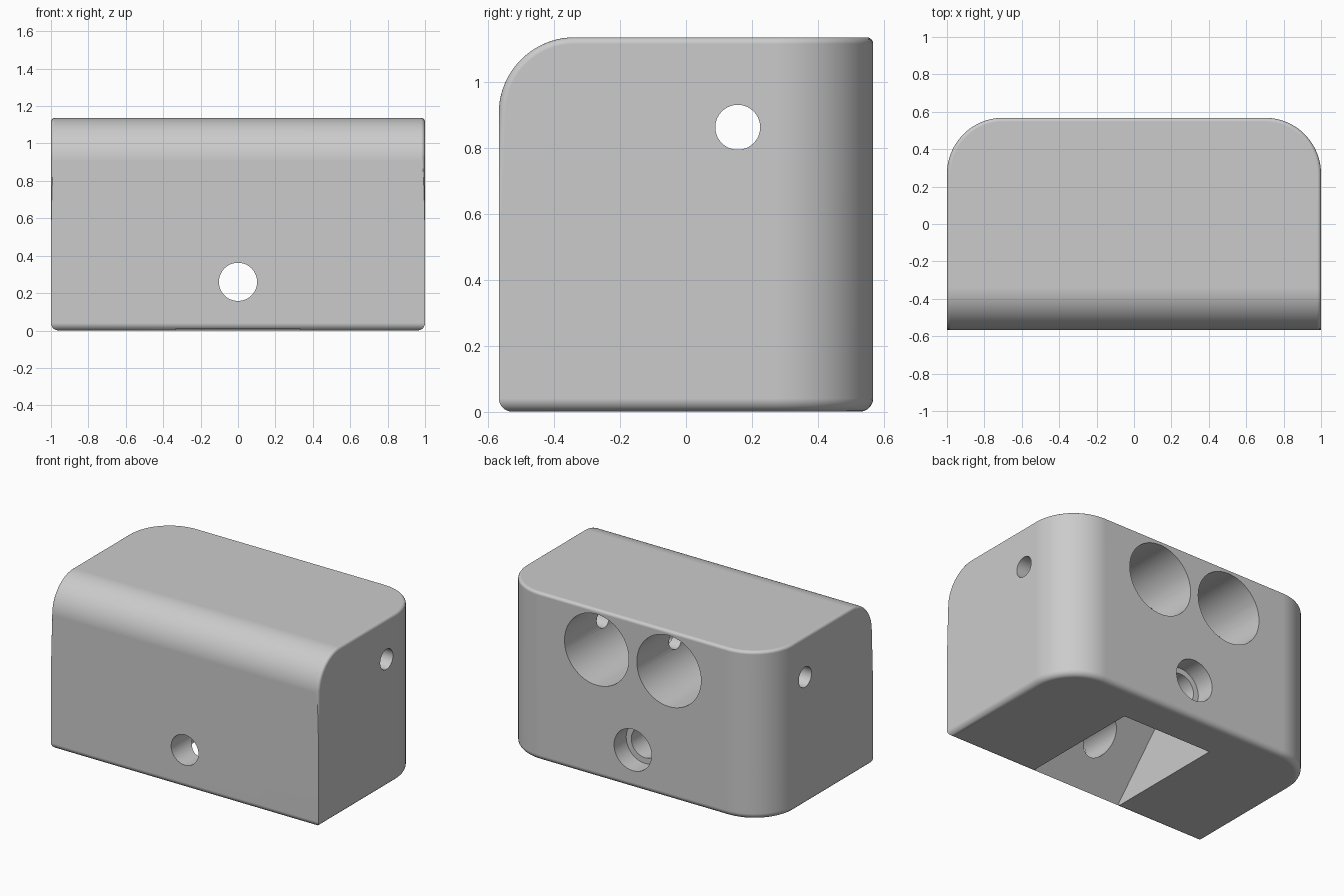
import bpy, bmesh, math
from mathutils import Matrix, Vector

old = bpy.data.objects.get("Cube")
if old:
    bpy.data.objects.remove(old)

grey = bpy.data.materials.new("plain grey")
grey.use_nodes = True
colour = (0.6, 0.6, 0.6, 1)
grey.diffuse_color = colour
grey.node_tree.nodes["Principled BSDF"].inputs["Base Color"].default_value = colour

HALF_Y, HEIGHT = 0.568, 1.136


def make_object(name, bm):
    bmesh.ops.recalc_face_normals(bm, faces=bm.faces)
    mesh = bpy.data.meshes.new(name)
    bm.to_mesh(mesh)
    bm.free()
    mesh.materials.append(grey)
    obj = bpy.data.objects.new(name, mesh)
    bpy.context.collection.objects.link(obj)
    return obj


def round_edges(bm, rule, radius, segments):
    edges = [e for e in bm.edges if rule(e)]
    bmesh.ops.bevel(bm, geom=edges, offset=radius, segments=segments,
                    profile=0.5, affect='EDGES', clamp_overlap=True)


def mid(e):
    return (e.verts[0].co + e.verts[1].co) / 2


def sharp(e):
    return len(e.link_faces) == 2 and e.calc_face_angle() > math.radians(40)


# Block: large back corners, rounded front brow, then small edge fillets
bm = bmesh.new()
bmesh.ops.create_cube(bm, size=1)
bmesh.ops.scale(bm, vec=(2, 2 * HALF_Y, HEIGHT), verts=bm.verts)
bmesh.ops.translate(bm, vec=(0, 0, HEIGHT / 2), verts=bm.verts)
round_edges(bm, lambda e: mid(e).y > 0.5 and abs(mid(e).x) > 0.9, 0.3, 20)
round_edges(bm, lambda e: mid(e).y < -0.5 and mid(e).z > 1.1, 0.23, 20)
round_edges(bm, lambda e: sharp(e) and mid(e).z < 0.01, 0.04, 5)
round_edges(bm, lambda e: sharp(e) and mid(e).z > 0.9, 0.02, 4)
body = make_object("block_body", bm)


def bore(name, start, end, radius):
    """Round cutter running between two points."""
    a, b = Vector(start), Vector(end)
    bm = bmesh.new()
    turn = (b - a).to_track_quat('Z', 'Y').to_matrix().to_4x4()
    bmesh.ops.create_cone(bm, cap_ends=True, segments=64, radius1=radius,
                          radius2=radius, depth=(b - a).length,
                          matrix=Matrix.Translation((a + b) / 2) @ turn)
    return make_object(name, bm)


def wedge(name, half_width, profile):
    """Cutter made by extruding a side profile across x."""
    bm = bmesh.new()
    face = bm.faces.new([bm.verts.new((-half_width, y, z)) for y, z in profile])
    made = bmesh.ops.extrude_face_region(bm, geom=[face])["geom"]
    moved = [v for v in made if isinstance(v, bmesh.types.BMVert)]
    bmesh.ops.translate(bm, vec=(2 * half_width, 0, 0), verts=moved)
    return make_object(name, bm)


# Recesses: twin blind sockets, cross hole, bolt hole, counterbore, underside notch
cutters = [bore("socket_cutter", (s * 0.27, 0.7, 0.865), (s * 0.27, -0.25, 0.865), 0.24)
           for s in (-1, 1)]
cutters += [
    bore("cross_hole_cutter", (-1.2, 0.157, 0.863), (1.2, 0.157, 0.863), 0.068),
    wedge("notch_cutter", 0.335, [(-0.605, -0.05), (-0.125, 0.47), (0.355, -0.05)]),
    bore("bolt_hole_cutter", (0, -0.8, 0.26), (0, 0.8, 0.26), 0.102),
    bore("counterbore_cutter", (0, 0.438, 0.26), (0, 0.8, 0.26), 0.14),
]

bpy.ops.object.select_all(action='DESELECT')
bpy.context.view_layer.objects.active = body
body.select_set(True)
for cutter in cutters:
    cutter.hide_render = True
    cut = body.modifiers.new("cut", 'BOOLEAN')
    cut.operation = 'DIFFERENCE'
    cut.solver = 'EXACT'
    cut.object = cutter
    bpy.ops.object.modifier_apply(modifier=cut.name)
    bpy.data.objects.remove(cutter)

# Smooth curves with crisp rims and clean flat faces
bpy.ops.object.shade_smooth_by_angle(angle=math.radians(30))
clean = body.modifiers.new("clean_normals", 'WEIGHTED_NORMAL')
clean.keep_sharp = True
